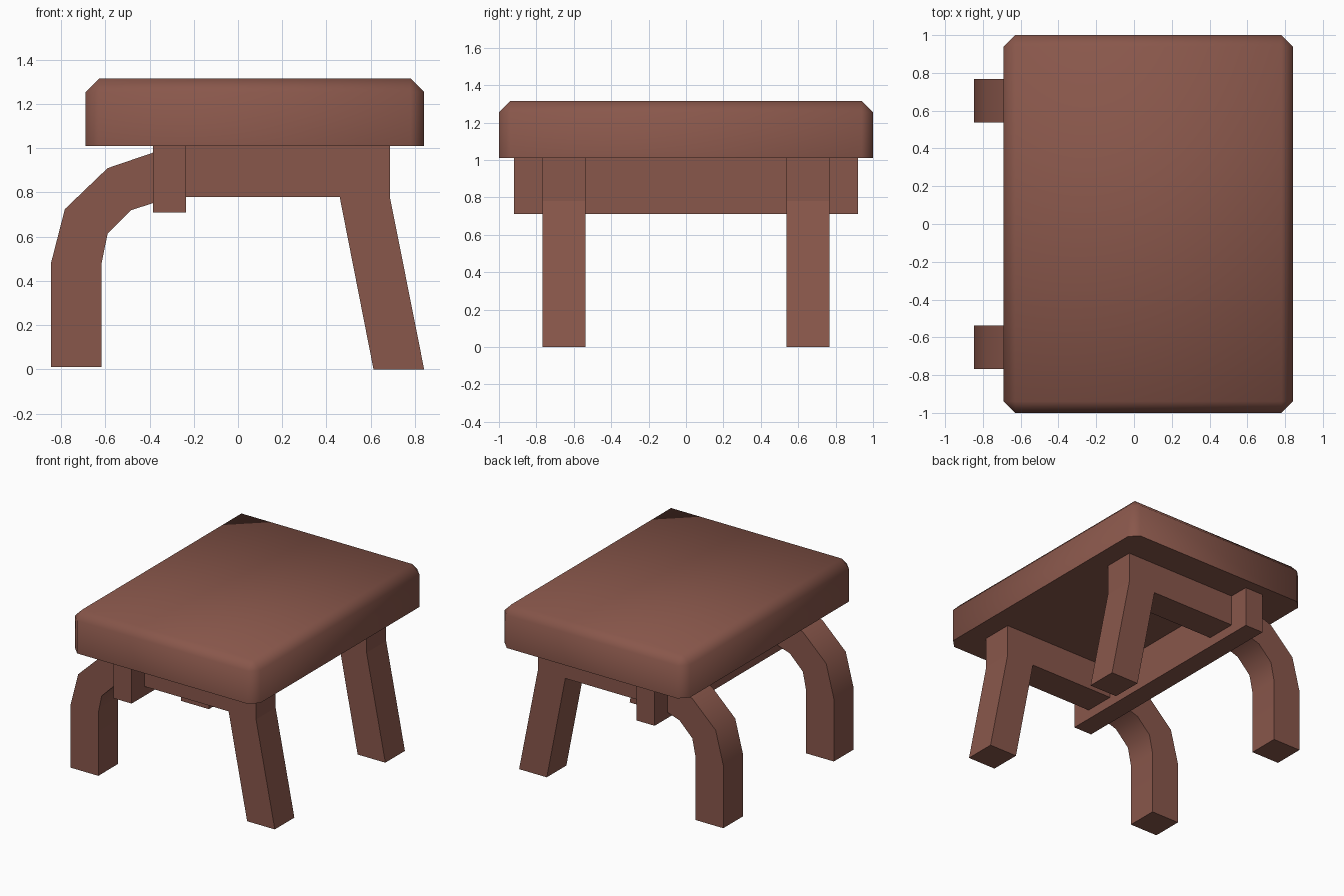
import bpy, bmesh, math

if "Cube" in bpy.data.objects:
    bpy.data.objects.remove(bpy.data.objects["Cube"])

wood = bpy.data.materials.new("brown")
wood.diffuse_color = (0.25, 0.095, 0.07, 1)
wood.use_nodes = True
wood.node_tree.nodes["Principled BSDF"].inputs["Base Color"].default_value = wood.diffuse_color


def add_object(name, bm, smooth=0):
    bmesh.ops.recalc_face_normals(bm, faces=bm.faces)
    me = bpy.data.meshes.new(name)
    bm.to_mesh(me)
    bm.free()
    me.materials.append(wood)
    ob = bpy.data.objects.new(name, me)
    bpy.context.collection.objects.link(ob)
    if smooth:
        bpy.ops.object.select_all(action='DESELECT')
        ob.select_set(True)
        bpy.context.view_layer.objects.active = ob
        bpy.ops.object.shade_smooth_by_angle(angle=math.radians(smooth))
    return ob


def box(lo, hi):
    bm = bmesh.new()
    bmesh.ops.create_cube(bm, size=1)
    for v in bm.verts:
        v.co = [lo[i] + (v.co[i] + 0.5) * (hi[i] - lo[i]) for i in range(3)]
    return bm


def extrude_profile(points, y0, y1):
    # side profile in xz, extruded along y
    bm = bmesh.new()
    face = bm.faces.new([bm.verts.new((x, y0, z)) for x, z in points])
    ext = bmesh.ops.extrude_face_region(bm, geom=[face])["geom"]
    for v in ext:
        if isinstance(v, bmesh.types.BMVert):
            v.co.y = y1
    return bm


# seat cushion: top and upright edges chamfered, bottom edge left sharp
SEAT_BOTTOM, SEAT_TOP = 1.01, 1.315
bm = box((-0.69, -1, SEAT_BOTTOM), (0.842, 1, SEAT_TOP))
edges = [e for e in bm.edges if max(v.co.z for v in e.verts) > SEAT_TOP - 0.01]
bmesh.ops.bevel(bm, geom=edges, offset=0.061, segments=1, affect='EDGES')
add_object("seat", bm, 60)

# crossbar under the seat
add_object("crossbar", box((-0.385, -0.92, 0.71), (-0.235, 0.92, SEAT_BOTTOM)))

# straight splayed leg with its rail, ending inside the crossbar
straight = [(0.46, 0.78), (0.613, 0), (0.842, 0), (0.687, 0.78),
            (0.687, 1.01), (-0.31, 1.01), (-0.31, 0.78)]
# curved leg, starting inside the crossbar
curved = [(-0.31, 1.005), (-0.385, 0.98), (-0.59, 0.91), (-0.783, 0.725),
          (-0.846, 0.48), (-0.846, 0.01), (-0.617, 0.01), (-0.617, 0.48),
          (-0.59, 0.613), (-0.483, 0.72), (-0.385, 0.752), (-0.31, 0.778)]

for side, s in (("near", -1), ("far", 1)):
    add_object(f"straight_leg_{side}", extrude_profile(straight, s * 0.537, s * 0.768))
    add_object(f"curved_leg_{side}", extrude_profile(curved, s * 0.537, s * 0.768), 40)
